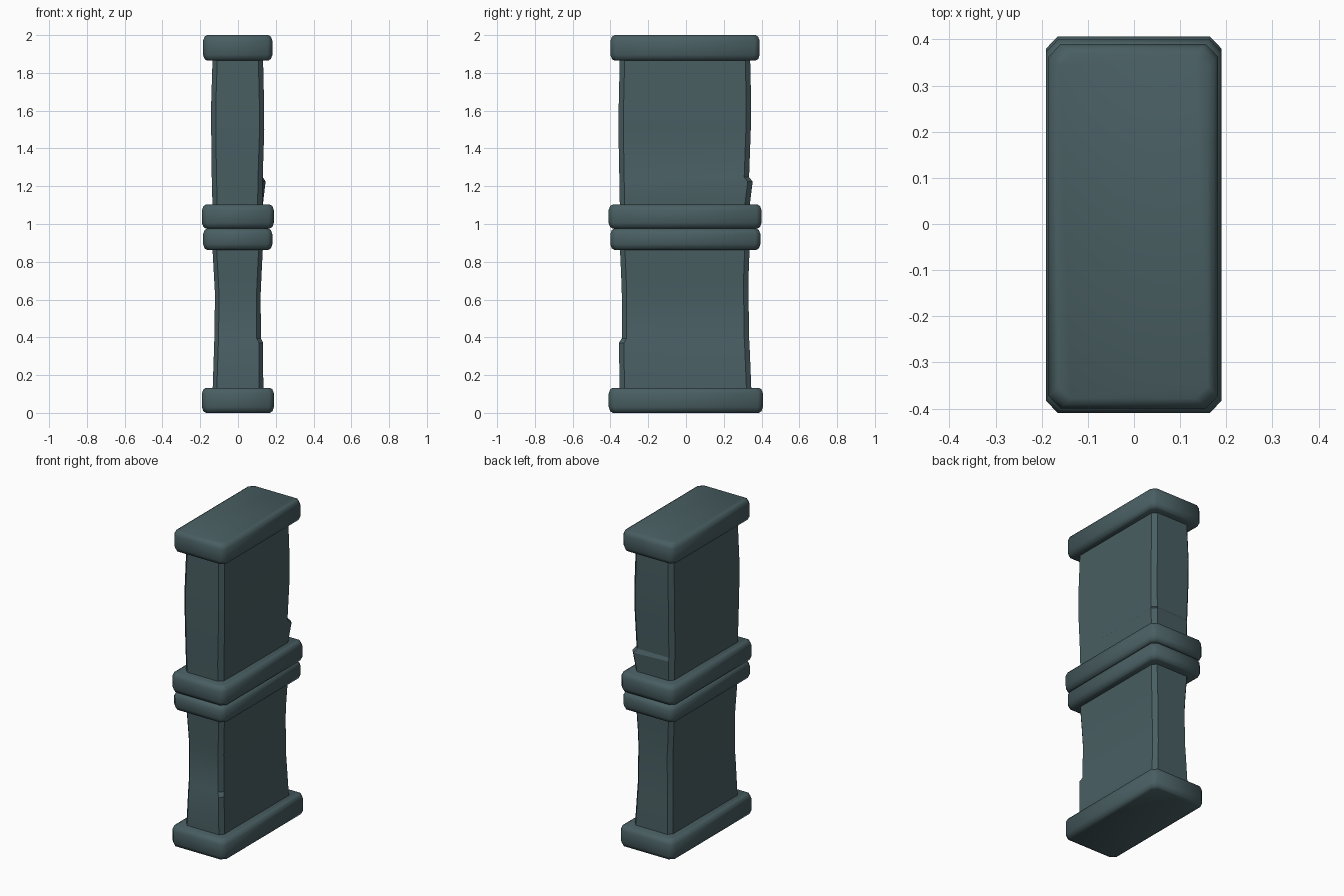
import bpy, math

if "Cube" in bpy.data.objects:
    bpy.data.objects.remove(bpy.data.objects["Cube"])

mat = bpy.data.materials.new("dark slate stone")
mat.diffuse_color = (0.066, 0.112, 0.122, 1)
mat.use_nodes = True
mat.node_tree.nodes["Principled BSDF"].inputs["Base Color"].default_value = mat.diffuse_color


def loft(name, rings, cx, cy, angle):
    """Stack of chamfered rectangles; ring = z, x0, x1, y0, y1, {corner: (dx, dy)}, chamfer scale."""
    verts = []
    for z, x0, x1, y0, y1, chips, s in rings:
        a, b = cx * s, cy * s
        corners = {"fl": [(x0, y0 + b), (x0 + a, y0)], "fr": [(x1 - a, y0), (x1, y0 + b)],
                   "br": [(x1, y1 - b), (x1 - a, y1)], "bl": [(x0 + a, y1), (x0, y1 - b)]}
        for k, pts in corners.items():
            dx, dy = chips.get(k, (0, 0))
            verts += [(x + dx, y + dy, z) for x, y in pts]
    n = len(rings)
    faces = [tuple(reversed(range(8))), tuple(range(8 * n - 8, 8 * n))]
    for r in range(n - 1):
        for i in range(8):
            j = (i + 1) % 8
            faces.append((r * 8 + i, r * 8 + j, r * 8 + 8 + j, r * 8 + 8 + i))
    me = bpy.data.meshes.new(name)
    me.from_pydata(verts, [], faces)
    me.materials.append(mat)
    ob = bpy.data.objects.new(name, me)
    bpy.context.collection.objects.link(ob)
    bpy.ops.object.select_all(action='DESELECT')
    ob.select_set(True)
    bpy.context.view_layer.objects.active = ob
    bpy.ops.object.shade_smooth_by_angle(angle=math.radians(angle))
    return ob


def band(name, z0, z1, x0, x1, y0, y1):
    """Rounded slab: two-step bevel at top and bottom."""
    steps = [(0, 0.022), (0.008, 0.008), (0.03, 0)]
    prof = [(z0 + h, i) for h, i in steps] + [(z1 - h, i) for h, i in reversed(steps)]
    loft(name, [(z, x0 + i, x1 - i, y0 + i, y1 - i, {}, 1) for z, i in prof], 0.026, 0.027, 60)


# Four bands
band("base_slab", 0.0, 0.133, -0.191, 0.190, -0.409, 0.407)
band("lower_middle_band", 0.863, 0.976, -0.185, 0.182, -0.401, 0.394)
band("upper_middle_band", 0.976, 1.103, -0.191, 0.190, -0.410, 0.400)
band("top_cap", 1.865, 2.0, -0.185, 0.182, -0.400, 0.390)

# Lower shaft, waisted, with a chipped ledge at the front right corner
loft("lower_shaft", [
    (0.10, -0.135, 0.134, -0.351, 0.347, {}, 1),
    (0.37, -0.126, 0.122, -0.342, 0.336, {"fr": (0.011, -0.013)}, 1),
    (0.395, -0.125, 0.121, -0.340, 0.334, {}, 1),
    (0.63, -0.122, 0.120, -0.340, 0.331, {}, 1),
    (0.72, -0.127, 0.124, -0.343, 0.331, {}, 1),
    (0.90, -0.137, 0.133, -0.351, 0.338, {}, 1)], 0.022, 0.026, 25)

# Upper shaft, slightly swollen, with a chipped ledge at the back right corner
loft("upper_shaft", [
    (1.08, -0.135, 0.129, -0.350, 0.335, {}, 1),
    (1.225, -0.138, 0.130, -0.353, 0.337, {"br": (0.016, 0.016)}, 1),
    (1.248, -0.139, 0.131, -0.353, 0.334, {}, 1),
    (1.50, -0.142, 0.139, -0.358, 0.343, {}, 1),
    (1.64, -0.142, 0.138, -0.356, 0.345, {}, 1),
    (1.90, -0.134, 0.132, -0.350, 0.339, {}, 1)], 0.025, 0.026, 25)
